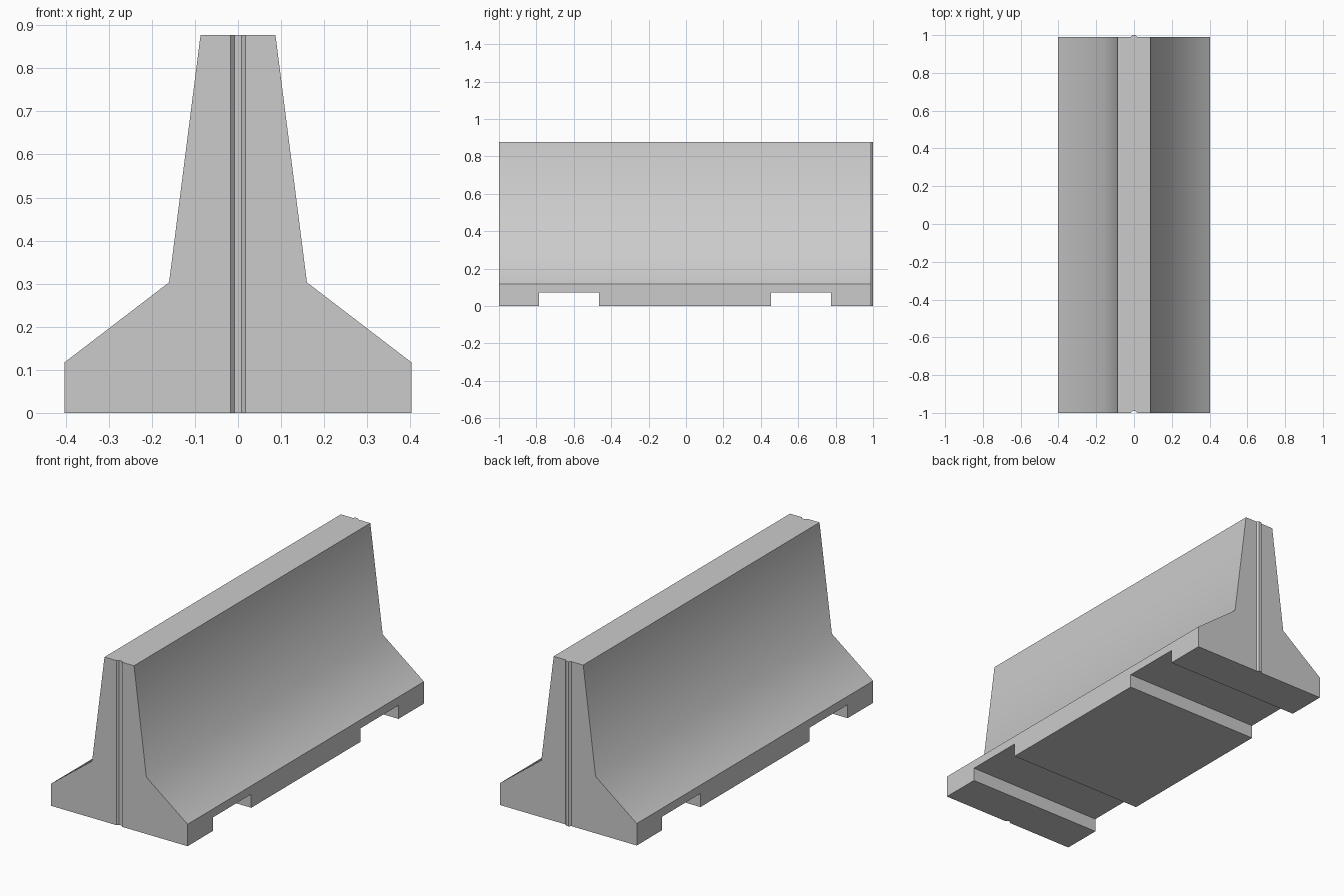
import bpy, bmesh, math
from mathutils import Vector

if "Cube" in bpy.data.objects:
    bpy.data.objects.remove(bpy.data.objects["Cube"])


def prism(name, points, offset):
    """Extrude a closed outline of 3D points along an offset."""
    bm = bmesh.new()
    face = bm.faces.new([bm.verts.new(p) for p in points])
    geom = bmesh.ops.extrude_face_region(bm, geom=[face])["geom"]
    verts = [g for g in geom if isinstance(g, bmesh.types.BMVert)]
    bmesh.ops.translate(bm, verts=verts, vec=Vector(offset))
    bmesh.ops.recalc_face_normals(bm, faces=bm.faces)
    mesh = bpy.data.meshes.new(name)
    bm.to_mesh(mesh)
    bm.free()
    obj = bpy.data.objects.new(name, mesh)
    bpy.context.collection.objects.link(obj)
    return obj


def cut(target, cutter):
    """Subtract a cutter from the target and discard it."""
    cutter.hide_render = True
    mod = target.modifiers.new("cut", "BOOLEAN")
    mod.operation = "DIFFERENCE"
    mod.solver = "EXACT"
    mod.object = cutter
    bpy.context.view_layer.objects.active = target
    bpy.ops.object.modifier_apply(modifier=mod.name)
    bpy.data.objects.remove(cutter)


HEIGHT = 0.877
BACK, FRONT = 0.99, -1.0

# Barrier body: mirrored cross-section swept along its length
half = [(0.403, 0), (0.403, 0.117), (0.16, 0.303), (0.087, HEIGHT)]
outline = half + [(-x, z) for x, z in reversed(half)]
body = prism("barrier_body", [(x, FRONT, z) for x, z in outline],
             (0, BACK - FRONT, 0))

# Two forklift slots through the base
mid = (BACK + FRONT) / 2
for side in (-1, 1):
    y0, y1 = mid + side * 0.459, mid + side * 0.781
    slot = [(-0.5, y0, -0.1), (-0.5, y1, -0.1),
            (-0.5, y1, 0.072), (-0.5, y0, 0.072)]
    cut(body, prism("slot_cutter", slot, (1, 0, 0)))

# Tapered joint groove in the front end
groove = [(-0.026, FRONT - 0.01, -0.1), (0.026, FRONT - 0.01, -0.1),
          (0.008, FRONT + 0.01, -0.1), (-0.008, FRONT + 0.01, -0.1)]
cut(body, prism("groove_cutter", groove, (0, 0, 1.2)))

# Matching joint tongue on the back end
tongue = prism("joint_tongue",
               [(-0.017, BACK, 0), (0.017, BACK, 0),
                (0.008, BACK + 0.01, 0), (-0.008, BACK + 0.01, 0)],
               (0, 0, HEIGHT))

# Blend the two sloping faces, keep every other edge sharp
bpy.ops.object.select_all(action="DESELECT")
body.select_set(True)
bpy.context.view_layer.objects.active = body
bpy.ops.object.shade_smooth_by_angle(angle=math.radians(46.5))
